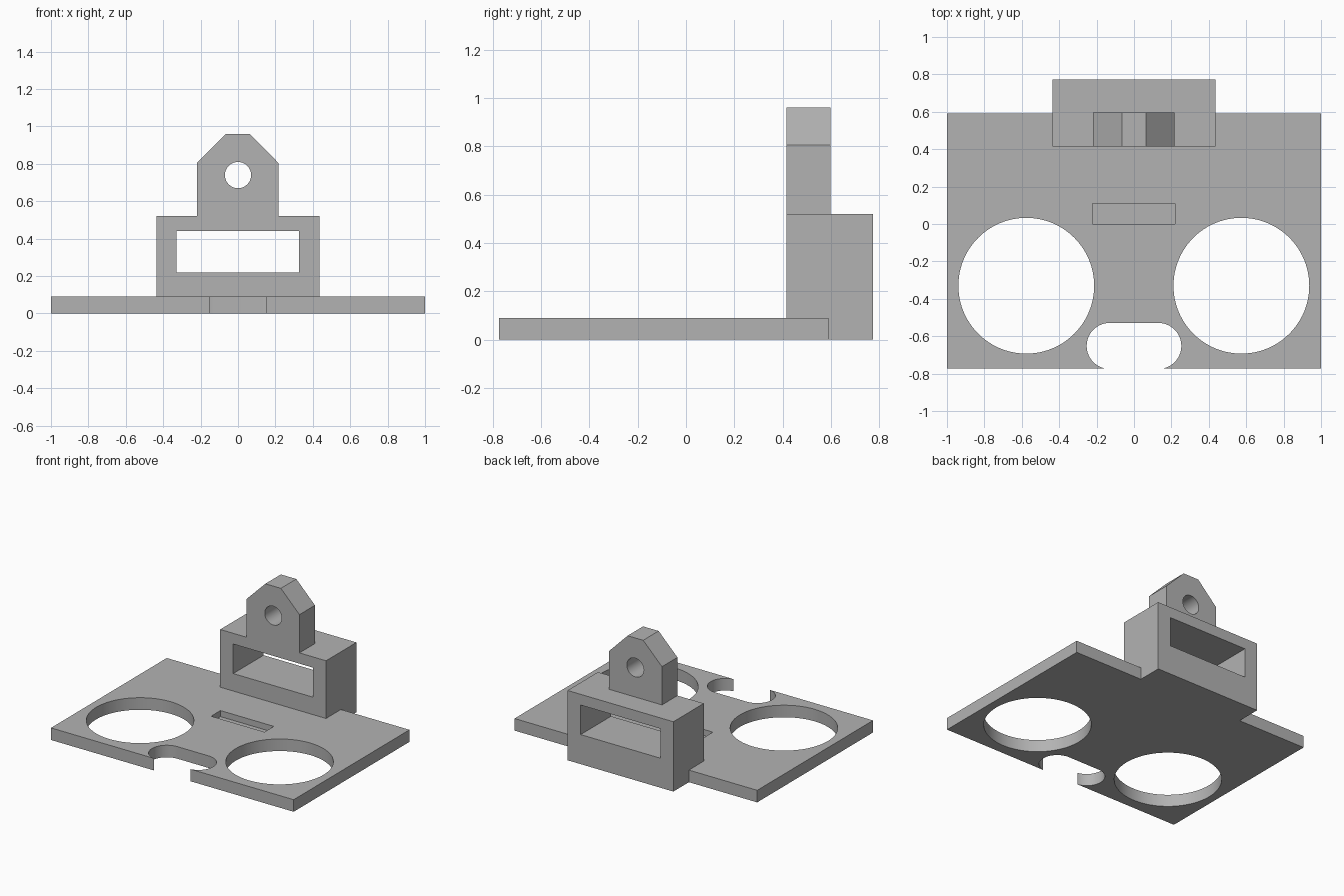
import bpy, bmesh, math
from mathutils import Vector

cube = bpy.data.objects.get("Cube")
if cube:
    bpy.data.objects.remove(cube, do_unlink=True)

grey = bpy.data.materials.new("plain grey")
grey.use_nodes = True
grey.diffuse_color = (0.45, 0.45, 0.45, 1)
grey.node_tree.nodes["Principled BSDF"].inputs["Base Color"].default_value = grey.diffuse_color


def prism(name, outline, axis, low, high):
    """Extrude an outline along z (outline is x, y) or along y (outline is x, z)."""
    def place(u, v, w):
        return Vector((u, v, w)) if axis == "z" else Vector((u, w, v))
    bm = bmesh.new()
    face = bm.faces.new([bm.verts.new(place(u, v, low)) for u, v in outline])
    grown = bmesh.ops.extrude_face_region(bm, geom=[face], use_keep_orig=True)
    verts = [g for g in grown["geom"] if isinstance(g, bmesh.types.BMVert)]
    bmesh.ops.translate(bm, verts=verts, vec=place(0, 0, high - low))
    bmesh.ops.recalc_face_normals(bm, faces=bm.faces)
    mesh = bpy.data.meshes.new(name)
    bm.to_mesh(mesh)
    bm.free()
    mesh.materials.append(grey)
    obj = bpy.data.objects.new(name, mesh)
    bpy.context.collection.objects.link(obj)
    return obj


def rect(x0, x1, v0, v1):
    return [(x0, v0), (x1, v0), (x1, v1), (x0, v1)]


def arc(cx, cv, r, start=0, sweep=360, steps=64):
    count = steps if sweep == 360 else steps + 1
    angles = [math.radians(start + sweep * i / steps) for i in range(count)]
    return [(cx + r * math.cos(a), cv + r * math.sin(a)) for a in angles]


def cut(obj, cutter):
    mod = obj.modifiers.new("cut", "BOOLEAN")
    mod.operation, mod.solver, mod.object = "DIFFERENCE", "EXACT", cutter
    bpy.context.view_layer.objects.active = obj
    bpy.ops.object.modifier_apply(modifier=mod.name)
    bpy.data.objects.remove(cutter, do_unlink=True)


FRONT, BACK, TOP = -0.773, 0.59, 0.09
BOX_L, BOX_R, BOX_FRONT, BOX_BACK = -0.437, 0.435, 0.415, 0.773

# Base plate, notched at the back around the box
base_plate = prism("base_plate", [
    (-1, FRONT), (1, FRONT), (1, BACK), (BOX_R, BACK), (BOX_R, BOX_FRONT),
    (BOX_L, BOX_FRONT), (BOX_L, BACK), (-1, BACK)], "z", 0, TOP)

# Two large round openings
for x in (-0.576, 0.574):
    cut(base_plate, prism("round_cutter", arc(x, -0.33, 0.363, steps=96), "z", -0.1, 0.2))

# Rounded slot breaking through the front edge
slot = arc(0.13, -0.652, 0.123, -90, 180, 32) + arc(-0.13, -0.652, 0.123, 90, 180, 32)
cut(base_plate, prism("slot_cutter", slot, "z", -0.1, 0.2))

# Shallow pocket in the middle of the plate
cut(base_plate, prism("pocket_cutter", rect(-0.222, 0.218, 0, 0.11), "z", 0.045, 0.2))

# Upright box with a window running through it
box = prism("upright_box", rect(BOX_L, BOX_R, 0, 0.52), "y", BOX_FRONT, BOX_BACK)
cut(box, prism("window_cutter", rect(-0.33, 0.327, 0.22, 0.44), "y", 0.3, 0.9))

# Chamfered lug with a pin hole
lug = prism("mounting_lug", [
    (-0.22, 0.52), (0.216, 0.52), (0.216, 0.805), (0.063, 0.96),
    (-0.065, 0.96), (-0.22, 0.805)], "y", BOX_FRONT, 0.597)
cut(lug, prism("pin_cutter", arc(0, 0.74, 0.07, steps=48), "y", 0.3, 0.9))

# Smooth the curved walls, keeping the edges sharp
for obj in (base_plate, box, lug):
    bpy.ops.object.select_all(action="DESELECT")
    obj.select_set(True)
    bpy.context.view_layer.objects.active = obj
    bpy.ops.object.shade_smooth_by_angle(angle=math.radians(30))
